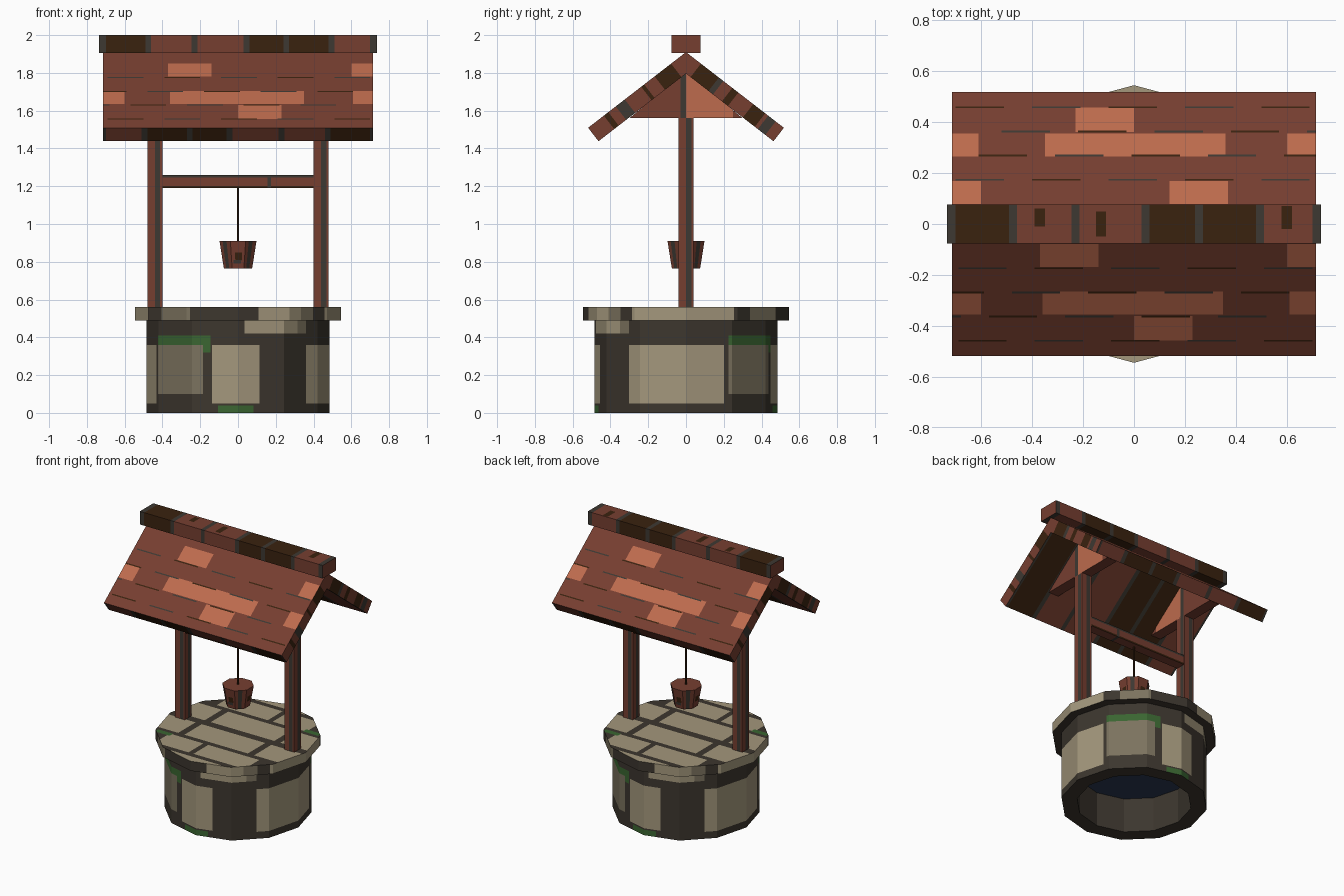
import bpy, bmesh
from math import sin, cos, radians, degrees, atan2, pi
from mathutils import Vector, Matrix

if "Cube" in bpy.data.objects:
    bpy.data.objects.remove(bpy.data.objects["Cube"])

# Palette
PALETTE = {
    "light_stone": "a3977c", "mid_stone": "7b725e", "mortar": "3c362e", "moss": "3a6531",
    "red_wood": "763e30", "light_tile": "bd6b4d", "dark_wood": "3a220f", "slate": "3d3832",
    "water": "2a3852",
}
STONE, MID, MORTAR, MOSS, WOOD, TILE, DARK, SLATE, WATER = range(len(PALETTE))


def linear(c):
    return c / 12.92 if c <= 0.04045 else ((c + 0.055) / 1.055) ** 2.4


MATS = []
for label, code in PALETTE.items():
    m = bpy.data.materials.new(label)
    m.use_nodes = True
    rgba = [linear(v / 255) for v in bytes.fromhex(code)] + [1]
    m.diffuse_color = rgba
    m.node_tree.nodes["Principled BSDF"].inputs["Base Color"].default_value = rgba
    m.node_tree.nodes["Principled BSDF"].inputs["Roughness"].default_value = 0.9
    MATS.append(m)


# Helpers
def fill(bm, mat):
    bmesh.ops.recalc_face_normals(bm, faces=bm.faces[:])
    for f in bm.faces:
        f.material_index = mat
    return bm


def box(lo, hi, mat):
    bm = bmesh.new()
    bmesh.ops.create_cube(bm, size=1)
    lo, hi = Vector(lo), Vector(hi)
    for v in bm.verts:
        v.co = Vector((lo[i] if v.co[i] < 0 else hi[i] for i in range(3)))
    return fill(bm, mat)


def lathe(profile, sides, mat, turn=0.0, hollow=False):
    """Faceted solid from (radius, z) rings; hollow joins last ring to first."""
    bm = bmesh.new()
    rings = []
    for r, z in profile:
        angles = [turn + 2 * pi * i / sides for i in range(sides)]
        rings.append([bm.verts.new((r * cos(a), r * sin(a), z)) for a in angles])
    pairs = list(zip(rings, rings[1:])) + ([(rings[-1], rings[0])] if hollow else [])
    for a, b in pairs:
        for i in range(sides):
            j = (i + 1) % sides
            bm.faces.new((a[i], a[j], b[j], b[i]))
    if not hollow:
        bm.faces.new(rings[0])
        if len(rings) > 1:
            bm.faces.new(rings[-1])
    return fill(bm, mat)


def cut(bm, co, no):
    geom = bm.verts[:] + bm.edges[:] + bm.faces[:]
    bmesh.ops.bisect_plane(bm, geom=geom, dist=1e-4, plane_co=co, plane_no=no)


def paint(bm, patches, only, polar=False):
    """Cut faces along patch borders (x, y) or (angle, z) and colour them."""
    for u in {p for patch in patches for p in patch[:2]}:
        a = radians(u)
        if polar:
            cut(bm, (0, 0, 0), (cos(a), sin(a), 0))
        else:
            cut(bm, (u, 0, 0), (1, 0, 0))
    for v in {p for patch in patches for p in patch[2:4]}:
        cut(bm, (0, 0, v) if polar else (0, v, 0), (0, 0, 1) if polar else (0, 1, 0))
    bm.normal_update()
    for f in filter(only, bm.faces):
        c = f.calc_center_median()
        for u0, u1, v0, v1, mat in patches:
            if polar:
                inside = (degrees(atan2(c.x, -c.y)) - u0) % 180 < u1 - u0 and v0 < c.z < v1
            else:
                inside = u0 < c.x < u1 and v0 < c.y < v1
            if inside:
                f.material_index = mat


def finish(bm, name, pair=False):
    """Make the object; pair adds a second one turned half way round z."""
    for n, spin in ([("right_" + name, pi), ("left_" + name, 0)] if pair else [(name, 0)]):
        mesh = bpy.data.meshes.new(n)
        part = bm.copy()
        part.transform(Matrix.Rotation(spin, 4, "Z"))
        part.to_mesh(mesh)
        part.free()
        for m in MATS:
            mesh.materials.append(m)
        bpy.context.collection.objects.link(bpy.data.objects.new(n, mesh))
    bm.free()


def outward(f):
    c = f.calc_center_median()
    return abs(f.normal.z) < 0.5 and f.normal.x * c.x + f.normal.y * c.y > 0


# Round stone wall, open below
wall = lathe([(0.485, 0), (0.485, 0.49), (0.38, 0.49), (0.38, 0)], 12, MORTAR, hollow=True)
paint(wall, [
    (-17, 14, 0.05, 0.36, STONE), (-13, 10, 0, 0.04, MOSS),
    (-62, -23, 0.36, 0.41, MOSS), (-23, -18, 0.32, 0.41, MOSS),
    (-62, -23, 0.10, 0.36, MID), (50, 115, 0.05, 0.36, STONE),
    (4, 42, 0.42, 0.49, STONE), (42, 50, 0.42, 0.49, MID),
], outward, polar=True)
finish(wall, "stone_wall")

# Stone cap slab
rim = lathe([(0.545, 0.49), (0.545, 0.56)], 12, MORTAR)
paint(rim, [
    (12, 39, 0.49, 0.56, STONE), (39, 49, 0.49, 0.56, MID), (58, 118, 0.49, 0.56, STONE),
    (130, 152, 0.49, 0.56, MID),
], outward, polar=True)
slabs = [
    (-0.27, 0.24, -0.23, -0.03, STONE), (-0.05, 0.36, -0.44, -0.27, STONE),
    (-0.36, -0.09, -0.44, -0.27, STONE), (0.29, 0.6, -0.23, -0.03, STONE),
    (-0.6, -0.32, -0.23, -0.03, STONE), (-0.2, 0.2, -0.6, -0.48, STONE),
    (-0.46, -0.34, -0.3, -0.26, MOSS),
]
slabs += [(-b, -a, -d, -c, m) for a, b, c, d, m in slabs]
paint(rim, slabs, lambda f: f.normal.z > 0.5)
finish(rim, "stone_cap")

# Water inside the wall
finish(lathe([(0.383, 0.25), (0.383, 0.255)], 12, WATER), "water")

# Posts with a dark groove beside the middle of every side
post = box((-0.04, -0.04, 0.56), (0.04, 0.04, 1.57), WOOD)
for t in (-0.028, 0, 0.028):
    cut(post, (t, 0, 0), (1, 0, 0))
    cut(post, (0, t, 0), (0, 1, 0))
for f in post.faces:
    c, n = f.calc_center_median(), f.normal
    if abs(n.z) < 0.5 and 0 < c.y * n.x - c.x * n.y < 0.028:
        f.material_index = SLATE
post.transform(Matrix.Translation((0.44, 0, 0)))
finish(post, "post", pair=True)

# Gable triangles on the posts
gable = bmesh.new()
tri = gable.faces.new([gable.verts.new((0.4, y, z)) for y, z in ((-0.3, 1.56), (0.3, 1.56), (0, 1.81))])
ext = bmesh.ops.extrude_face_region(gable, geom=[tri])["geom"]
bmesh.ops.translate(gable, vec=(0.08, 0, 0), verts=[v for v in ext if isinstance(v, bmesh.types.BMVert)])
fill(gable, WOOD)
paint(gable, [(0.3, 0.5, 0, 0.25, TILE), (0.3, 0.5, -0.03, 0, SLATE)], lambda f: abs(f.normal.x) > 0.5)
finish(gable, "gable", pair=True)

# Crossbar, rope and bucket
bar = box((-0.4, -0.035, 1.19), (0.4, 0.035, 1.26), WOOD)
for z in (1.202, 1.247):
    cut(bar, (0, 0, z), (0, 0, 1))
for f in bar.faces:
    z = f.calc_center_median().z
    if abs(f.normal.y) > 0.5 and abs(z - 1.2245) > 0.025:
        f.material_index = DARK if z < 1.22 else SLATE
paint(bar, [(0.155, 0.175, -0.1, 0.1, SLATE)], lambda f: abs(f.normal.x) < 0.5)
finish(bar, "crossbar")

finish(lathe([(0.006, 0.9), (0.006, 1.2)], 6, DARK), "rope")

bucket = lathe([(0.081, 0.765), (0.106, 0.91)], 8, WOOD, turn=pi / 8)
paint(bucket, [
    (35, 52, 0.7, 1, SLATE), (125, 142, 0.7, 1, SLATE),
    (-16, 12, 0.79, 0.81, SLATE), (-10, 14, 0.81, 0.85, DARK), (80, 104, 0.81, 0.85, DARK),
], outward, polar=True)
finish(bucket, "bucket")

# Boards repeated along the ridge and under the roof
BOARDS = [
    (-0.74, -0.70, SLATE), (-0.70, -0.49, DARK), (-0.49, -0.46, SLATE), (-0.245, -0.215, SLATE),
    (0.03, 0.06, SLATE), (0.06, 0.24, DARK), (0.24, 0.27, SLATE), (0.27, 0.48, DARK), (0.48, 0.51, SLATE),
    (0.70, 0.74, SLATE),
]
boards = [(a, b, -1, 1, m) for a, b, m in BOARDS]

ridge = box((-0.735, -0.077, 1.905), (0.735, 0.077, 2), WOOD)
paint(ridge, boards, lambda f: abs(f.normal.x) < 0.5)
paint(ridge, [(-0.39, -0.35, -0.01, 0.06, DARK), (-0.15, -0.11, -0.05, 0.05, DARK),
              (0.58, 0.62, -0.02, 0.07, DARK)], lambda f: f.normal.z > 0.5)
finish(ridge, "ridge_beam")

# Roof slab, modelled flat with y running down the slope
LENGTH = 0.655
roof = box((-0.715, 0, -0.09), (0.715, LENGTH, 0), WOOD)
paint(roof, boards, lambda f: abs(f.normal.x) < 0.5 and f.normal.z < 0.5)
tiles = [
    (-0.23, 0, 0.457, 0.577, TILE), (-0.35, 0.36, 0.335, 0.45, TILE), (-0.72, -0.61, 0.335, 0.45, TILE),
    (0.6, 0.72, 0.335, 0.45, TILE), (-0.72, -0.6, 0.1, 0.213, TILE), (0.14, 0.37, 0.1, 0.213, TILE),
]
for row in range(4):
    v = 0.215 + 0.12 * row
    for k in range(5):
        x = -0.7 + 0.3 * k + 0.09 * (row % 3)
        tiles.append((x, x + 0.19, v, v + 0.009, DARK if (row + k) % 2 else SLATE))
paint(roof, tiles, lambda f: f.normal.z > 0.5)
paint(roof, [(0, 1, a, b, m) for a, b, m in (
    (0.10, 0.22, DARK), (0.22, 0.25, SLATE), (0.31, 0.35, DARK), (0.45, 0.53, DARK), (0.55, 0.6, SLATE))],
    lambda f: f.normal.x > 0.5)
paint(roof, [(-1, 0, a, b, m) for a, b, m in (
    (0.10, 0.21, DARK), (0.28, 0.3, DARK), (0.41, 0.47, SLATE), (0.52, 0.55, DARK))],
    lambda f: f.normal.x < -0.5)
roof.transform(Matrix.Translation((0, 0, 1.91)) @ Matrix.Rotation(radians(-37.7), 4, "X"))
finish(roof, "roof_slab", pair=True)
